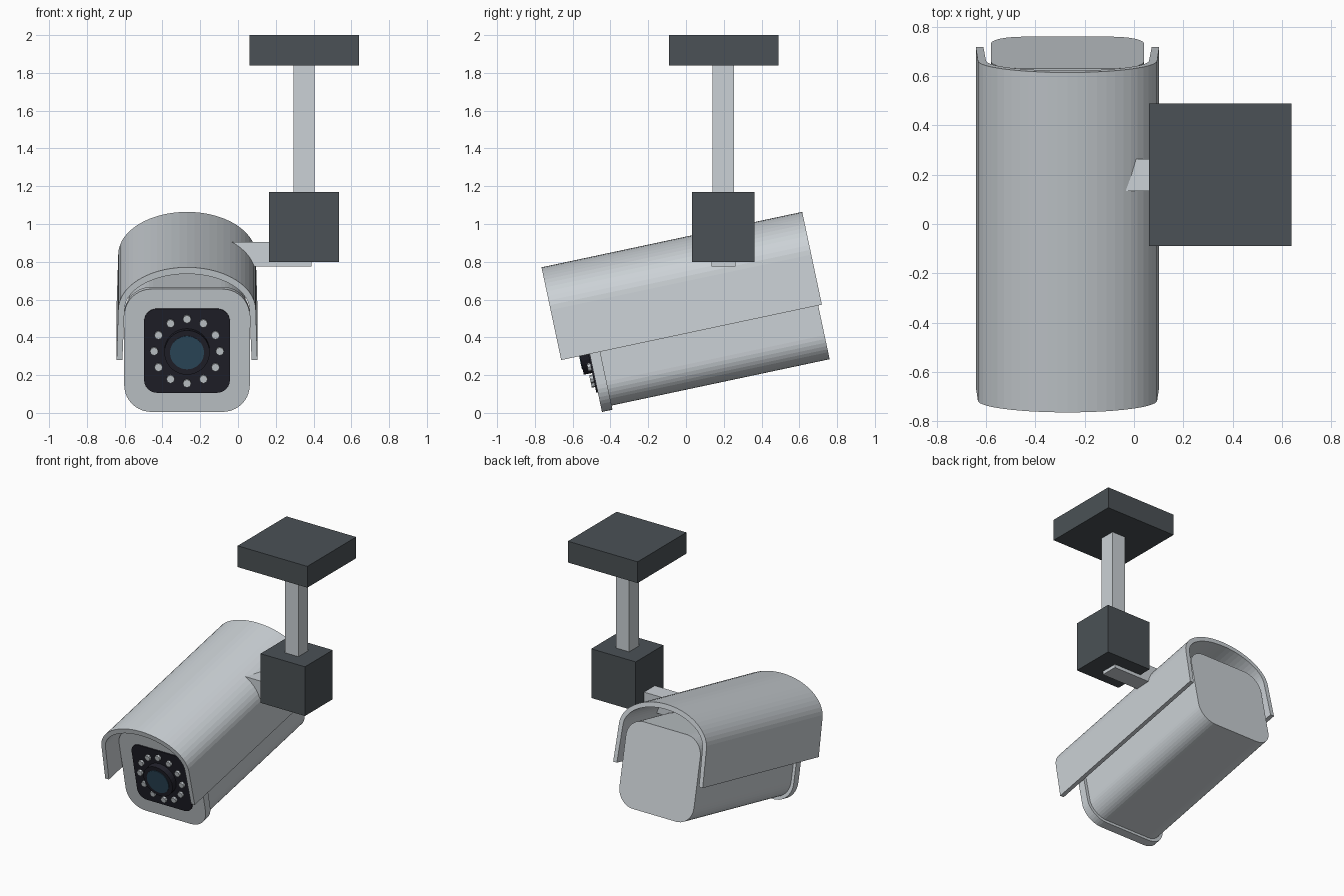
import bpy, bmesh
from math import sin, cos, pi, radians

cube = bpy.data.objects.get("Cube")
if cube:
    bpy.data.objects.remove(cube, do_unlink=True)


def material(name, rgb):
    m = bpy.data.materials.new(name)
    m.use_nodes = True
    m.diffuse_color = (*rgb, 1)
    m.node_tree.nodes["Principled BSDF"].inputs["Base Color"].default_value = (*rgb, 1)
    return m


LIGHT = material("light grey", (0.60, 0.64, 0.67))
DARK = material("dark grey", (0.07, 0.083, 0.092))
BLACK = material("near black", (0.016, 0.016, 0.025))
BLUE = material("lens blue", (0.028, 0.072, 0.115))

AXIS_X, AXIS_Z, TILT = -0.27, 0.43, radians(12)


def finish(name, bm, mat):
    bmesh.ops.recalc_face_normals(bm, faces=bm.faces)
    mesh = bpy.data.meshes.new(name)
    bm.to_mesh(mesh)
    bm.free()
    mesh.materials.append(mat)
    ob = bpy.data.objects.new(name, mesh)
    bpy.context.collection.objects.link(ob)
    return ob


def box(name, lo, hi, mat):
    bm = bmesh.new()
    bmesh.ops.create_cube(bm, size=1)
    for v in bm.verts:
        v.co = [a + (b - a) * (c + 0.5) for a, b, c in zip(lo, hi, v.co)]
    return finish(name, bm, mat)


def tilted_prism(name, profile, front, back, mat):
    """Extrude an (x, z) profile along the tilted camera axis."""
    bm = bmesh.new()
    face = bm.faces.new([bm.verts.new((x, front, z)) for x, z in profile])
    ext = bmesh.ops.extrude_face_region(bm, geom=[face])["geom"]
    bmesh.ops.translate(bm, vec=(0, back - front, 0),
                        verts=[v for v in ext if isinstance(v, bmesh.types.BMVert)])
    ob = finish(name, bm, mat)
    ob.location.x = AXIS_X
    ob.rotation_euler.x = TILT
    return ob


def rounded_square(half, radius, steps=10):
    pts = []
    for q, (sx, sz) in enumerate([(1, 1), (-1, 1), (-1, -1), (1, -1)]):
        for i in range(steps + 1):
            a = (q + i / steps) * pi / 2
            pts.append((sx * (half - radius) + radius * cos(a),
                        AXIS_Z + sz * (half - radius) + radius * sin(a)))
    return pts


def circle(radius, sides, x=0, z=AXIS_Z):
    return [(x + radius * cos(2 * pi * i / sides), z + radius * sin(2 * pi * i / sides))
            for i in range(sides)]


def arch(foot, half, spring, rise, steps=28):
    curve = [(half * cos(pi * i / steps), spring + rise * sin(pi * i / steps))
             for i in range(steps + 1)]
    return [(foot, 0.411), *curve, (-foot, 0.411)]


# Camera housing
tilted_prism("camera_body", rounded_square(0.31, 0.13), -0.38, 0.803, LIGHT)
tilted_prism("front_bezel", rounded_square(0.3325, 0.145), -0.434, -0.377, LIGHT)

# Sun hood: slightly flared arch shell
outer = arch(0.3725, 0.364, 0.682, 0.231)
inner = arch(0.342, 0.331, 0.682, 0.195)
tilted_prism("sun_hood", outer + inner[::-1], -0.588, 0.823, LIGHT)

# Lens panel
tilted_prism("lens_panel", rounded_square(0.2275, 0.07, 6), -0.442, -0.43, BLACK)
tilted_prism("lens_ring", circle(0.12, 32), -0.487, -0.44, BLACK)
tilted_prism("lens_glass", circle(0.09, 32), -0.491, -0.48, BLUE)
for i, (x, z) in enumerate(circle(0.174, 12)):
    tilted_prism(f"infrared_light_{i + 1}", circle(0.022, 8, x, z), -0.46, -0.44, LIGHT)

# Ceiling mount
box("ceiling_plate", (0.06, -0.09, 1.84), (0.64, 0.49, 2.0), DARK)
box("mount_pole", (0.295, 0.14, 1.15), (0.405, 0.255, 1.85), LIGHT)
box("joint_block", (0.165, 0.032, 0.8), (0.535, 0.362, 1.17), DARK)
box("side_arm", (-0.07, 0.135, 0.775), (0.39, 0.263, 0.905), LIGHT)
